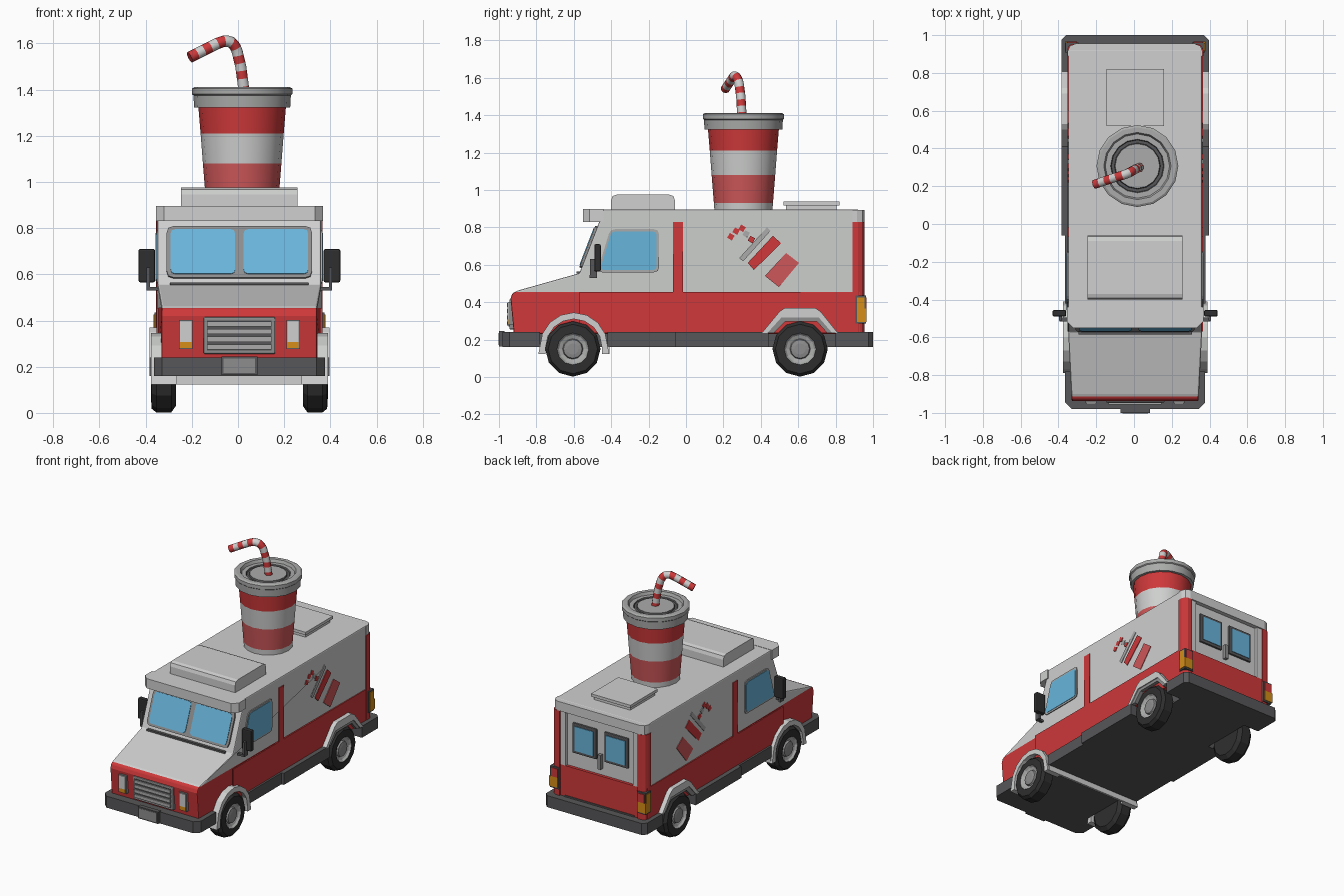
import bpy, bmesh, math
from mathutils import Vector, Matrix

if "Cube" in bpy.data.objects:
    bpy.data.objects.remove(bpy.data.objects["Cube"])

def mat(name, r, g, b):
    m = bpy.data.materials.new(name)
    m.diffuse_color = (r, g, b, 1)
    m.use_nodes = True
    m.node_tree.nodes["Principled BSDF"].inputs["Base Color"].default_value = m.diffuse_color
    return m

LIGHT = mat("light grey", .62, .63, .62)
RED = mat("red", .62, .04, .042)
PALE = mat("pale red", .62, .095, .1)
BLUE = mat("glass blue", .14, .46, .71)
DARK = mat("dark grey", .095, .095, .1)
BLACK = mat("tyre black", .028, .028, .028)
MID = mat("mid grey", .27, .27, .27)
LID = mat("lid grey", .40, .41, .40)
ORANGE = mat("orange", .66, .27, .01)
DX = .006  # slight sideways shift of the whole model

def finish(name, bm, mats, smooth=None, bevel=0):
    bmesh.ops.recalc_face_normals(bm, faces=bm.faces)
    me = bpy.data.meshes.new(name)
    bm.to_mesh(me)
    bm.free()
    for m in mats:
        me.materials.append(m)
    ob = bpy.data.objects.new(name, me)
    ob.location.x = DX
    bpy.context.collection.objects.link(ob)
    if bevel:
        b = ob.modifiers.new("bevel", 'BEVEL')
        b.width, b.segments, b.limit_method = bevel, 2, 'ANGLE'
        b.angle_limit = math.radians(40)
    if smooth:
        bpy.ops.object.select_all(action='DESELECT')
        ob.select_set(True)
        bpy.context.view_layer.objects.active = ob
        bpy.ops.object.shade_smooth_by_angle(angle=math.radians(smooth))
    return ob

def prism(name, pts, vec, m, bevel=0):
    """Polygon in space, extruded along a vector."""
    bm = bmesh.new()
    f = bm.faces.new([bm.verts.new(p) for p in pts])
    ext = bmesh.ops.extrude_face_region(bm, geom=[f], use_keep_orig=True)
    vs = [v for v in ext['geom'] if isinstance(v, bmesh.types.BMVert)]
    bmesh.ops.translate(bm, verts=vs, vec=vec)
    return finish(name, bm, [m], bevel=bevel)

def box(name, x0, x1, y0, y1, z0, z1, m, bevel=0):
    return prism(name, [(x0, y0, z0), (x1, y0, z0), (x1, y1, z0), (x0, y1, z0)], (0, 0, z1 - z0), m, bevel)

def side(name, yz, x, t, m):
    """Same side profile on the left and right."""
    for s, n in ((1, "right"), (-1, "left")):
        prism(f"{name}_{n}", [(s * x, y, z) for y, z in yz], (s * t, 0, 0), m)

def pair(name, x0, x1, *rest, **kw):
    box(name + "_right", x0, x1, *rest, **kw)
    box(name + "_left", -x1, -x0, *rest, **kw)

def rounded(pts, r):
    """Cut each corner of a 2D polygon with a short three-point curve."""
    out, n = [], len(pts)
    for i in range(n):
        p, a, b = Vector(pts[i]), Vector(pts[i - 1]), Vector(pts[(i + 1) % n])
        p0, p1 = p + (a - p).normalized() * r, p + (b - p).normalized() * r
        out += [p0, (p0 + p1) / 4 + p / 2, p1]
    return [tuple(v) for v in out]

def rect(a0, a1, b0, b1):
    return [(a0, b0), (a1, b0), (a1, b1), (a0, b1)]

def lathe(name, prof, idx, mats, n, mx, smooth=None):
    """Turn (radius, height) points; idx gives the material of each ring."""
    bm = bmesh.new()
    rings = [[bm.verts.new(mx @ Vector((r * math.cos(2 * math.pi * k / n), r * math.sin(2 * math.pi * k / n), h)))
              for k in range(n)] for r, h in prof]
    for i in range(len(prof) - 1):
        for k in range(n):
            j = (k + 1) % n
            bm.faces.new((rings[i][k], rings[i][j], rings[i + 1][j], rings[i + 1][k])).material_index = idx[i]
    bm.faces.new(rings[0]).material_index = idx[0]
    bm.faces.new(rings[-1]).material_index = idx[-1]
    return finish(name, bm, mats, smooth)

# Body shell: side profile across the width, red below the waist line
W = .354
prof = [(-.92, .23), (-.938, .42), (-.928, .448), (-.90, .462), (-.57, .555), (-.46, .84), (-.46, .895), (.925, .895), (.925, .23)]
bm = bmesh.new()
f = bm.faces.new([bm.verts.new((-W, y, z)) for y, z in prof])
ext = bmesh.ops.extrude_face_region(bm, geom=[f], use_keep_orig=True)
bmesh.ops.translate(bm, verts=[v for v in ext['geom'] if isinstance(v, bmesh.types.BMVert)], vec=(2 * W, 0, 0))
for v in bm.verts:
    if v.co.y < -.8:
        v.co.x *= .95
bmesh.ops.bisect_plane(bm, geom=bm.verts[:] + bm.edges[:] + bm.faces[:], plane_co=(0, 0, .455), plane_no=(0, 0, 1))
for f in bm.faces:
    f.material_index = 1 if f.calc_center_median().z < .452 else 0
finish("body", bm, [LIGHT, RED], bevel=.012)

# Waist panel, pillar stripes and rear corner columns
side("lower_panel", [(-.57, .235), (.93, .235), (.93, .455), (-.57, .455)], W - .004, .009, RED)
side("door_stripe", rect(-.07, -.015, .455, .83), W, .005, RED)
for s, n in ((1, "right"), (-1, "left")):
    col = [(.30, .90), (.30, .955), (.335, .953), (.352, .942), (.361, .92), (.361, .89), (.34, .89)]
    prism("rear_column_" + n, [(s * x, y, .235) for x, y in col], (0, 0, .595), RED)
roof_end = [(-.357, .89), (.357, .89), (.357, .915), (.345, .943), (.315, .955), (-.315, .955), (-.345, .943), (-.357, .915)]
prism("rear_header", [(x, y, .83) for x, y in roof_end], (0, 0, .064), LIGHT)
visor = [(-.362, -.44), (-.362, -.515), (-.327, -.55), (.327, -.55), (.362, -.515), (.362, -.44)]
prism("visor", [(x, y, .83) for x, y in visor], (0, 0, .067), LIGHT)

# Rear doors
pair("rear_jamb", .26, .302, .92, .945, .455, .832, LIGHT)
box("rear_lower_door", -.302, .302, .92, .945, .235, .455, RED)
pair("rear_window_frame", .03, .215, .92, .938, .555, .765, DARK, bevel=.006)
pair("rear_window", .05, .195, .92, .942, .575, .745, BLUE)
box("door_handle", -.012, .012, .92, .95, .50, .60, MID)
pair("tail_light_frame", .30, .368, .905, .962, .285, .435, DARK)
pair("tail_light_orange", .308, .372, .913, .966, .295, .365, ORANGE)
pair("tail_light_red", .308, .36, .92, .966, .365, .425, RED)
side("tail_light_side", rect(.915, .955, .365, .425), .368, .004, ORANGE)

# Windscreen, laid on the sloping cab front
nrm = Vector((0, -.285, .11)).normalized()
def slope(pts):
    return [(x, -.57 + (z - .555) / .285 * .11, z) for x, z in pts]
prism("windscreen_frame", slope(rounded(rect(-.315, .315, .582, .805), .03)), nrm * .012, MID)
for s, n in ((1, "right"), (-1, "left")):
    g = rounded(rect(.018, .298, .597, .79), .02)
    prism("windscreen_" + n, slope([(s * x, z) for x, z in g]), nrm * .016, BLUE)
box("wiper_rail", -.30, .30, -.585, -.56, .553, .565, DARK)

# Cab side windows
side("side_window_frame", rounded([(-.475, .56), (-.145, .56), (-.145, .79), (-.405, .79)], .025), W, .006, LID)
side("side_window", rounded([(-.46, .572), (-.157, .572), (-.157, .778), (-.398, .778)], .02), W, .009, BLUE)

# Mirrors
pair("mirror", .365, .437, -.49, -.455, .565, .71, BLACK, bevel=.008)
pair("mirror_arm", .35, .40, -.515, -.495, .53, .545, DARK)
pair("mirror_post", .388, .402, -.512, -.475, .53, .63, DARK)

# Grille, headlights
box("grille_frame", -.155, .155, -.945, -.90, .255, .415, MID, bevel=.006)
box("grille_back", -.14, .14, -.948, -.91, .27, .40, DARK)
for i in range(4):
    box(f"grille_slat_{i+1}", -.14, .14, -.956, -.92, .275 + .033 * i, .297 + .033 * i, LID)
pair("headlight_frame", .203, .262, -.948, -.90, .277, .402, MID)
pair("headlight", .208, .257, -.954, -.91, .308, .397, LIGHT)
pair("indicator", .208, .257, -.954, -.91, .282, .308, ORANGE)

# Chassis, bumpers and side steps
box("underbody", -.27, .27, -.92, .95, .16, .25, DARK)
fb = [(-.37, -.78), (-.37, -.945), (-.335, -.98), (.335, -.98), (.37, -.945), (.37, -.78)]
prism("front_bumper", [(x, y, .16) for x, y in fb], (0, 0, .08), DARK)
rb = [(-.39, .80), (-.39, .975), (-.365, 1), (.365, 1), (.39, .975), (.39, .80)]
prism("rear_bumper", [(x, y, .16) for x, y in rb], (0, 0, .08), DARK)
box("front_step", -.372, .372, -.42, -.06, .16, .24, DARK)
box("rear_step", -.39, .39, -.06, .44, .16, .24, DARK)
box("plate_holder", -.078, .078, -1, -.97, .163, .245, DARK)
box("plate_panel", -.068, .068, -1.002, -.99, .172, .236, MID)
box("cross_bar", -.37, .37, -.425, -.41, .122, .165, LIGHT)

# Wheel arches
def arc(r, h, n=8):
    return [(-.60 - r * math.cos(math.pi * k / n), .16 + h * math.sin(math.pi * k / n)) for k in range(n + 1)]
front = [(-.79, .122)] + arc(.182, .185) + [(-.41, .122), (-.45, .122)] + arc(.15, .15)[::-1] + [(-.75, .122)]
side("front_arch", front, .27, .113, LIGHT)
outer = [(.405, .235), (.50, .35), (.53, .37), (.69, .37), (.72, .35), (.812, .235)]
inner = [(.435, .235), (.51, .318), (.71, .318), (.782, .235)]
low = [(.47, .235), (.53, .297), (.70, .297), (.755, .235)]
side("rear_arch", outer + inner[::-1], .34, .05, LIGHT)
side("rear_arch_lip", inner + low[::-1], .34, .043, MID)

# Wheels
wheel = [(.12, 0), (.148, .02), (.148, .085), (.132, .105), (.085, .108), (.075, .096), (.055, .088), (.05, .10), (.03, .104)]
for s, n in ((1, "right"), (-1, "left")):
    for y, e in ((-.605, "front"), (.61, "rear")):
        mx = Matrix.Translation((s * .275, y, .15)) @ Matrix.Rotation(s * math.pi / 2, 4, 'Y')
        lathe(f"{e}_wheel_{n}", wheel, [0, 0, 0, 0, 1, 1, 2, 2], [BLACK, LID, MID], 12, mx)

# Roof box and hatch
hump = rounded([(-.40, .89), (-.40, .975), (-.06, .975), (-.06, .89)], .03)
hump = [p for p in hump if p[1] > .9] + [(-.06, .89), (-.40, .89)]
prism("roof_box", [(-.252, y, z) for y, z in hump], (.504, 0, 0), LIGHT)
box("hatch_base", -.14, .14, .535, .805, .89, .92, LIGHT)
box("hatch_lid", -.152, .152, .52, .82, .918, .938, LIGHT)

# Giant cup and its lid
C = Matrix.Translation((.012, .307, 0))
lathe("cup", [(.155, .89), (.158, .93), (.17, 1.08), (.18, 1.21), (.19, 1.33)], [0, 2, 0, 1], [LIGHT, RED, PALE], 16, C, 30)
lid = [(.185, 1.322), (.208, 1.322), (.211, 1.375), (.217, 1.38), (.217, 1.405), (.205, 1.412), (.178, 1.412), (.17, 1.392),
       (.142, 1.392), (.138, 1.384), (.122, 1.384), (.118, 1.394), (.01, 1.394)]
lathe("cup_lid", lid, [0, 0, 0, 0, 0, 0, 0, 0, 1, 1, 1, 0], [LID, DARK], 16, C, 30)

# Bent striped straw
path = [Vector(p) for p in ((.022, .30, 1.38), (.006, .293, 1.50), (-.012, .283, 1.575), (-.03, .272, 1.603),
                            (-.06, .26, 1.612), (-.095, .25, 1.60), (-.215, .21, 1.54))]
bm = bmesh.new()
pts, N = [], 26
seg = [(b - a).length for a, b in zip(path, path[1:])]
for i in range(N + 1):
    d, k = sum(seg) * i / N, 0
    while k < len(seg) - 1 and d > seg[k]:
        d -= seg[k]
        k += 1
    pts.append(path[k].lerp(path[k + 1], min(1, d / seg[k])))
rings, u = [], Vector((0, 1, 0))
for i, p in enumerate(pts):
    t = (pts[min(i + 1, N)] - pts[max(i - 1, 0)]).normalized()
    u = (u - t * u.dot(t)).normalized()
    w = t.cross(u)
    rings.append([bm.verts.new(p + .025 * (u * math.cos(k * math.pi / 5) + w * math.sin(k * math.pi / 5))) for k in range(10)])
for i in range(N):
    for k in range(10):
        j = (k + 1) % 10
        bm.faces.new((rings[i][k], rings[i][j], rings[i + 1][j], rings[i + 1][k])).material_index = (i // 2) % 2
bm.faces.new(rings[0])
bm.faces.new(rings[-1])
finish("straw", bm, [RED, LIGHT], 40)

# Painted tilted cup on both sides
side("painted_band_top", [(.33, .61), (.465, .755), (.508, .715), (.363, .572)], W, .004, RED)
side("painted_band_low", [(.422, .54), (.535, .663), (.604, .61), (.497, .481)], W, .004, PALE)
side("painted_lid", [(.285, .636), (.433, .80), (.452, .782), (.305, .618)], W, .004, LID)
for i, (y, z) in enumerate(((.35, .735), (.322, .765), (.30, .795), (.268, .78), (.24, .75))):
    r = .02
    side(f"painted_straw_{i+1}", [(y - r, z - .006), (y + .006, z - r), (y + r, z + .006), (y - .006, z + r)], W, .004, (RED, LID)[i % 2 if i < 3 else 0])
